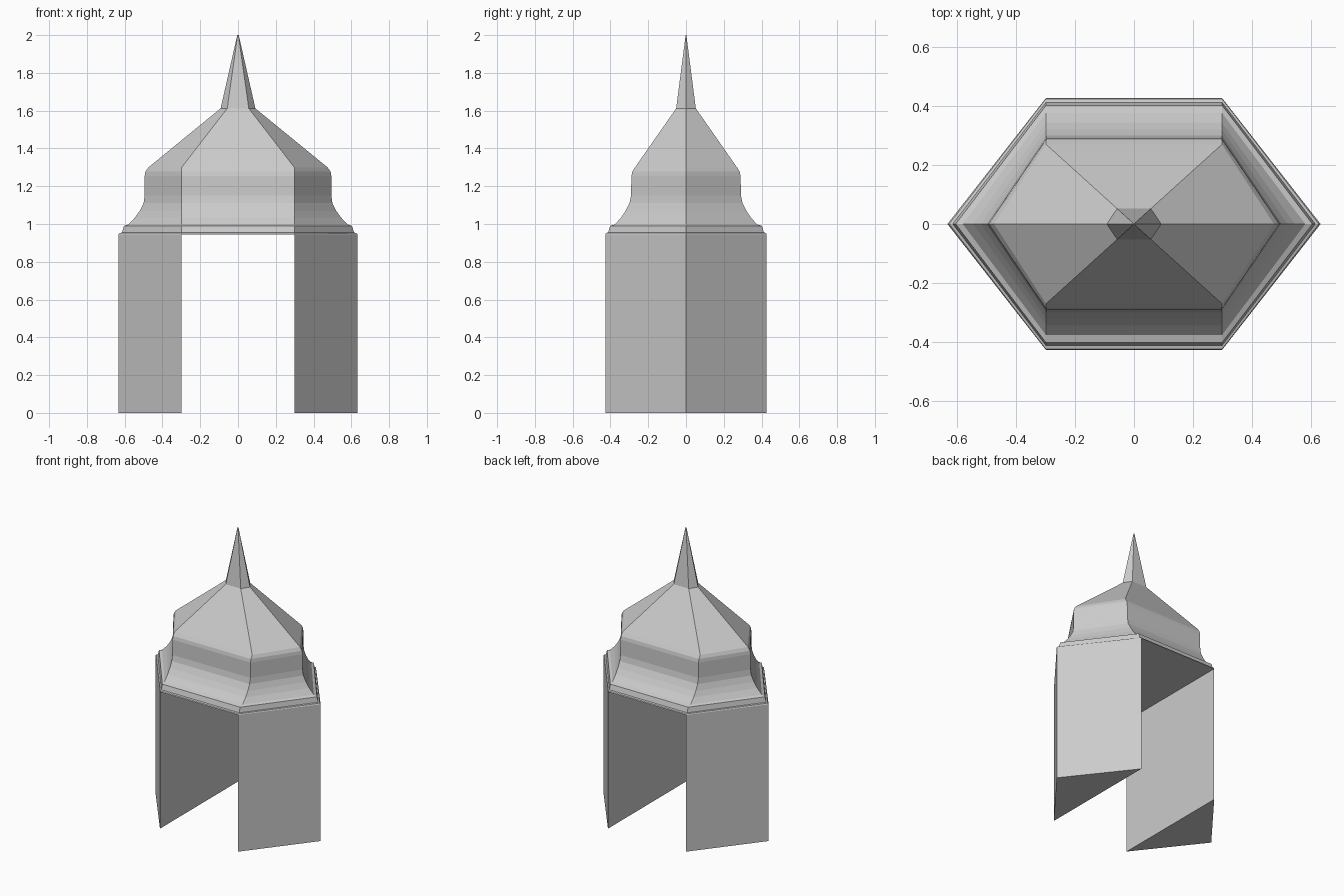
import bpy, bmesh

if "Cube" in bpy.data.objects:
    bpy.data.objects.remove(bpy.data.objects["Cube"])


def make_object(name, bm):
    bmesh.ops.recalc_face_normals(bm, faces=bm.faces[:])
    mesh = bpy.data.meshes.new(name)
    bm.to_mesh(mesh)
    bm.free()
    obj = bpy.data.objects.new(name, mesh)
    bpy.context.collection.objects.link(obj)
    return obj


def loft(name, rings):
    """Bridge equal-length rings of points and cap both ends."""
    bm = bmesh.new()
    loops = [[bm.verts.new(p) for p in ring] for ring in rings]
    for low, high in zip(loops, loops[1:]):
        n = len(low)
        for i in range(n):
            j = (i + 1) % n
            bm.faces.new((low[i], low[j], high[j], high[i]))
    bm.faces.new(loops[0][::-1])
    bm.faces.new(loops[-1])
    return make_object(name, bm)


def hexagon(tip, corner_x, corner_y, z):
    return [(tip, 0, z), (corner_x, corner_y, z), (-corner_x, corner_y, z),
            (-tip, 0, z), (-corner_x, -corner_y, z), (corner_x, -corner_y, z)]


BASE = 0.945
TIP, INNER, DEPTH = 0.632, 0.298, 0.427

# Stretched hexagonal roof: tip x, corner x, corner y, height
roof_profile = [
    (TIP, INNER, DEPTH, BASE),
    (0.626, INNER, 0.424, 0.952),
    (0.614, INNER, 0.412, 0.955),
    (0.604, INNER, 0.402, 0.99),
    (0.580, INNER, 0.376, 0.998),
    (0.545, INNER, 0.343, 1.035),
    (0.520, INNER, 0.320, 1.07),
    (0.500, INNER, 0.299, 1.11),
    (0.494, INNER, 0.291, 1.15),
    (0.494, INNER, 0.289, 1.255),
    (0.490, INNER, 0.284, 1.278),
    (0.474, INNER, 0.270, 1.30),
    (0.092, 0.057, 0.052, 1.612),
    (0.004, 0.002, 0.002, 2.0),
]
loft("tiered_roof", [hexagon(*row) for row in roof_profile])

# Triangular side piers with an open passage between them
for name, side in (("left_pier", -1), ("right_pier", 1)):
    outline = [(side * TIP, 0), (side * INNER, DEPTH), (side * INNER, -DEPTH)]
    loft(name, [[(x, y, z) for x, y in outline] for z in (0, BASE)])
